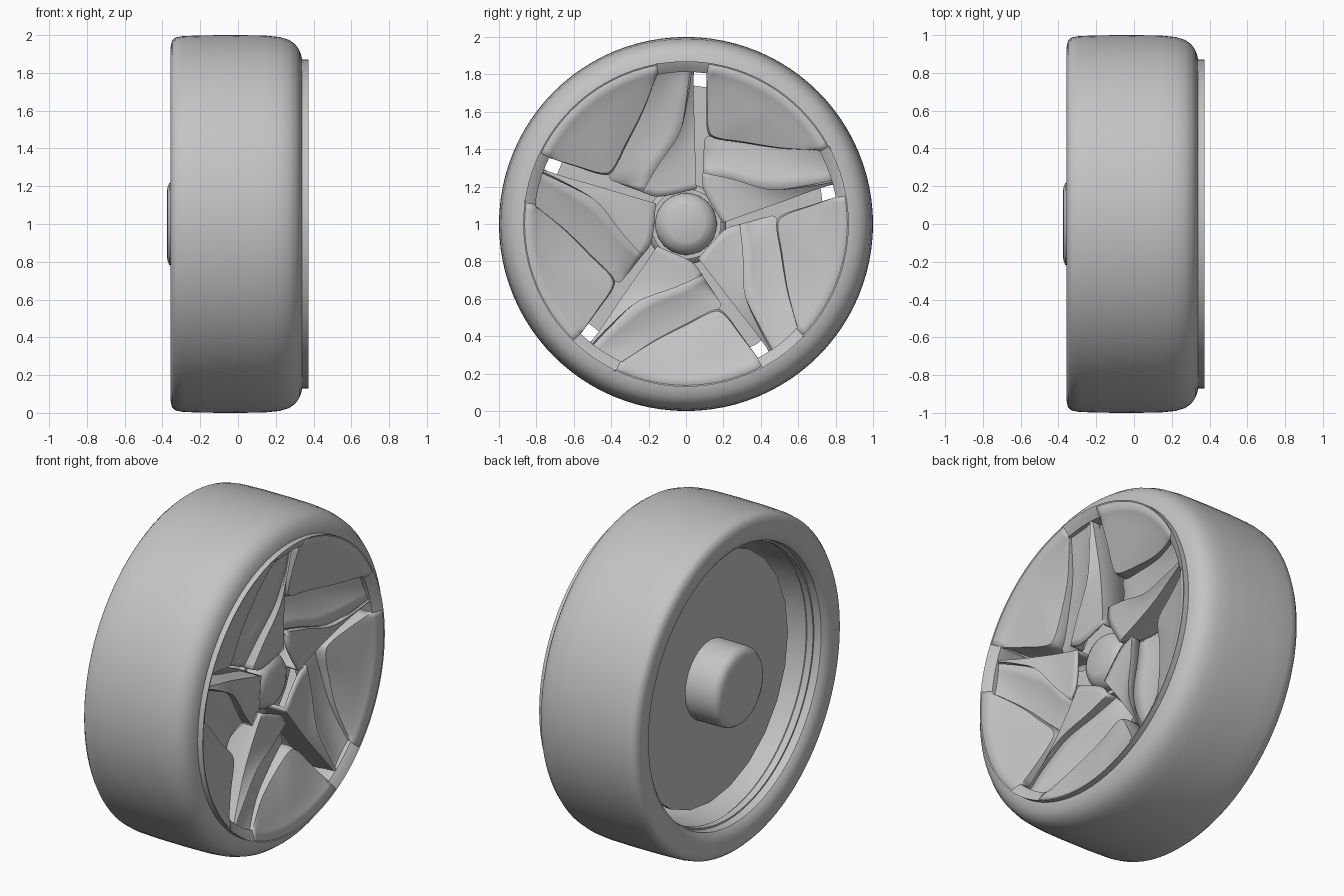
import bpy, bmesh, math
from mathutils import Vector, Matrix

cube = bpy.data.objects.get("Cube")
if cube:
    bpy.data.objects.remove(cube, do_unlink=True)

grey = bpy.data.materials.new("plain grey")
grey.use_nodes = True
colour = (0.55, 0.55, 0.55, 1)
grey.diffuse_color = colour
grey.node_tree.nodes["Principled BSDF"].inputs["Base Color"].default_value = colour


def finish(name, bm, smooth=True):
    mesh = bpy.data.meshes.new(name)
    bm.to_mesh(mesh)
    bm.free()
    mesh.materials.append(grey)
    obj = bpy.data.objects.new(name, mesh)
    bpy.context.collection.objects.link(obj)
    if smooth:
        bpy.ops.object.select_all(action='DESELECT')
        obj.select_set(True)
        bpy.context.view_layer.objects.active = obj
        bpy.ops.object.shade_smooth_by_angle(angle=math.radians(40))
    return obj


def revolve(name, profile, steps=96, closed=False, smooth=True):
    """Spin an (x, radius) profile around the axle."""
    bm = bmesh.new()
    verts = [bm.verts.new((x, 0, r)) for x, r in profile]
    ends = verts[1:] + verts[:1] if closed else verts[1:]
    edges = [bm.edges.new(pair) for pair in zip(verts, ends)]
    bmesh.ops.spin(bm, geom=verts + edges, cent=(0, 0, 0), axis=(1, 0, 0),
                   angle=math.tau, steps=steps, use_merge=True)
    bmesh.ops.remove_doubles(bm, verts=bm.verts, dist=0.0005)
    bmesh.ops.recalc_face_normals(bm, faces=bm.faces)
    bmesh.ops.translate(bm, verts=bm.verts, vec=(0, 0, 1))
    return finish(name, bm, smooth)


def curve(points, count=24):
    """Smooth path through a few (y, z, x) points."""
    p = [Vector(q) for q in points]
    p = [2 * p[0] - p[1]] + p + [2 * p[-1] - p[-2]]
    out = []
    for i in range(count + 1):
        t = i / count * (len(p) - 3)
        k = min(int(t), len(p) - 4)
        t -= k
        a, b, c, d = p[k:k + 4]
        out.append(0.5 * (2 * b + (c - a) * t + (2 * a - 5 * b + 4 * c - d) * t * t
                          + (3 * b - a - 3 * c + d) * t ** 3))
    return out


def blend(a, b, t, bulge=0.0):
    lift = Vector((0, 0, bulge * 4 * t * (1 - t)))
    return [u.lerp(v, t) + lift for u, v in zip(a, b)]


def drop(row, depth):
    return [Vector((v.x, v.y, depth)) for v in row]


def five_patches(name, rows, thickness=0.015):
    """Skin rows of points and repeat the patch five times round the axle."""
    for k in range(5):
        bm = bmesh.new()
        grid = [[bm.verts.new((v.z, v.x, v.y)) for v in row] for row in rows]
        for lo, hi in zip(grid, grid[1:]):
            for j in range(len(lo) - 1):
                bm.faces.new((lo[j], lo[j + 1], hi[j + 1], hi[j]))
        bmesh.ops.remove_doubles(bm, verts=bm.verts, dist=0.0005)
        bm.normal_update()
        if sum(f.normal.x * f.calc_area() for f in bm.faces) < 0:
            bmesh.ops.reverse_faces(bm, faces=bm.faces)
        turn = Matrix.Translation((0, 0, 1)) @ Matrix.Rotation(k * math.tau / 5, 4, 'X')
        bmesh.ops.transform(bm, matrix=turn, verts=bm.verts)
        obj = finish(f"{name}_{k + 1}", bm)
        solid = obj.modifiers.new("thickness", 'SOLIDIFY')
        solid.thickness = thickness
        solid.offset = -1


# Tyre, rim barrel, back plate and hub
revolve("tyre", [(-0.29, 0.822), (-0.325, 0.827), (-0.345, 0.85), (-0.355, 0.89),
                 (-0.357, 0.935), (-0.35, 0.97), (-0.33, 0.988), (-0.29, 0.995),
                 (-0.18, 0.999), (0, 1), (0.14, 0.998), (0.22, 0.99), (0.27, 0.975),
                 (0.305, 0.95), (0.325, 0.92), (0.337, 0.885), (0.34, 0.865), (0.3, 0.84)],
        closed=True)
revolve("rim", [(-0.28, 0.84), (-0.28, 0.813), (-0.24, 0.813), (-0.22, 0.83), (0.22, 0.83),
                (0.28, 0.813), (0.338, 0.813), (0.355, 0.835), (0.37, 0.863),
                (0.373, 0.87), (0.3, 0.87)],
        closed=True)
revolve("back_plate", [(-0.16, 0), (-0.16, 0.745), (-0.13, 0.745), (-0.13, 0)],
        steps=24, smooth=False)
revolve("back_hub", [(-0.15, 0.236), (-0.32, 0.235), (-0.345, 0.23), (-0.364, 0.216),
                     (-0.373, 0.195), (-0.377, 0.16), (-0.377, 0)], steps=64)
revolve("front_hub", [(-0.14, 0.215), (0.08, 0.215), (0.1, 0.2), (0.11, 0.187),
                      (0.15, 0.187), (0.15, 0.15)], steps=64)
revolve("hub_cap", [(0.05, 0.165), (0.18, 0.165), (0.205, 0.157), (0.228, 0.14),
                    (0.243, 0.115), (0.25, 0.1), (0.25, 0)], steps=64)

# Outer panels that sweep out flush into the rim lip
inner = curve([(0.11, 0.807, 0.335), (0.11, 0.65, 0.285), (0.112, 0.51, 0.25),
               (0.15, 0.458, 0.24), (0.30, 0.435, 0.245), (0.50, 0.405, 0.275),
               (0.71, 0.395, 0.335)])
start, end = math.radians(8), math.radians(61.5)
arc = [Vector((0.813 * math.sin(a), 0.813 * math.cos(a), 0.344))
       for a in (start + (end - start) * i / 24 for i in range(25))]
lip = [Vector((v.x * 1.06, v.y * 1.06, 0.371)) for v in arc]
five_patches("panel", [drop(inner, 0.08), blend(drop(inner, 0.08), inner, 0.85)]
             + [blend(inner, arc, t) for t in (0.03, 0.25, 0.5, 0.75, 1)] + [lip])

# Sunken dished flanks between panel and blade, running out into the rim lip
panel_side = curve([(0.095, 0.40, 0.15), (0.12, 0.47, 0.17), (0.30, 0.44, 0.20),
                    (0.50, 0.41, 0.245), (0.715, 0.395, 0.32), (0.755, 0.417, 0.355)])
crease = curve([(0.09, 0.275, 0.26), (0.25, 0.24, 0.28), (0.45, 0.185, 0.305),
                (0.63, 0.198, 0.325), (0.785, 0.225, 0.34), (0.825, 0.237, 0.36)])
sink = Vector((0, 0, -0.06))
flank_foot = [v + sink * (1 - i / 24) for i, v in enumerate(crease)]
five_patches("flank", [drop(panel_side, 0.06)]
             + [blend(panel_side, flank_foot, t, -0.012) for t in (0, 0.25, 0.5, 0.75, 1)])

# Tapered blades, tilted towards the slot, with a wall on both sides
slot_edge = curve([(0.195, 0.005, 0.27), (0.35, 0.061, 0.272), (0.51, 0.117, 0.283),
                   (0.66, 0.172, 0.305), (0.785, 0.213, 0.33), (0.825, 0.228, 0.352)])
root = curve([(0.09, 0.275, 0.26), (0.095, 0.18, 0.265), (0.195, 0.005, 0.27)], 8)
blade = []
for i, t in enumerate(j / 8 for j in range(9)):
    row = blend(crease, slot_edge, t)
    shift = root[i] - row[0]
    blade.append([v + shift * (1 - j / 24) ** 6 for j, v in enumerate(row)])
wall = drop(blade[-1], 0.04)
five_patches("blade", [blend(flank_foot, drop(flank_foot, 0.1), 0.2)] + blade
             + [blend(blade[-1], wall, 0.1), wall])
